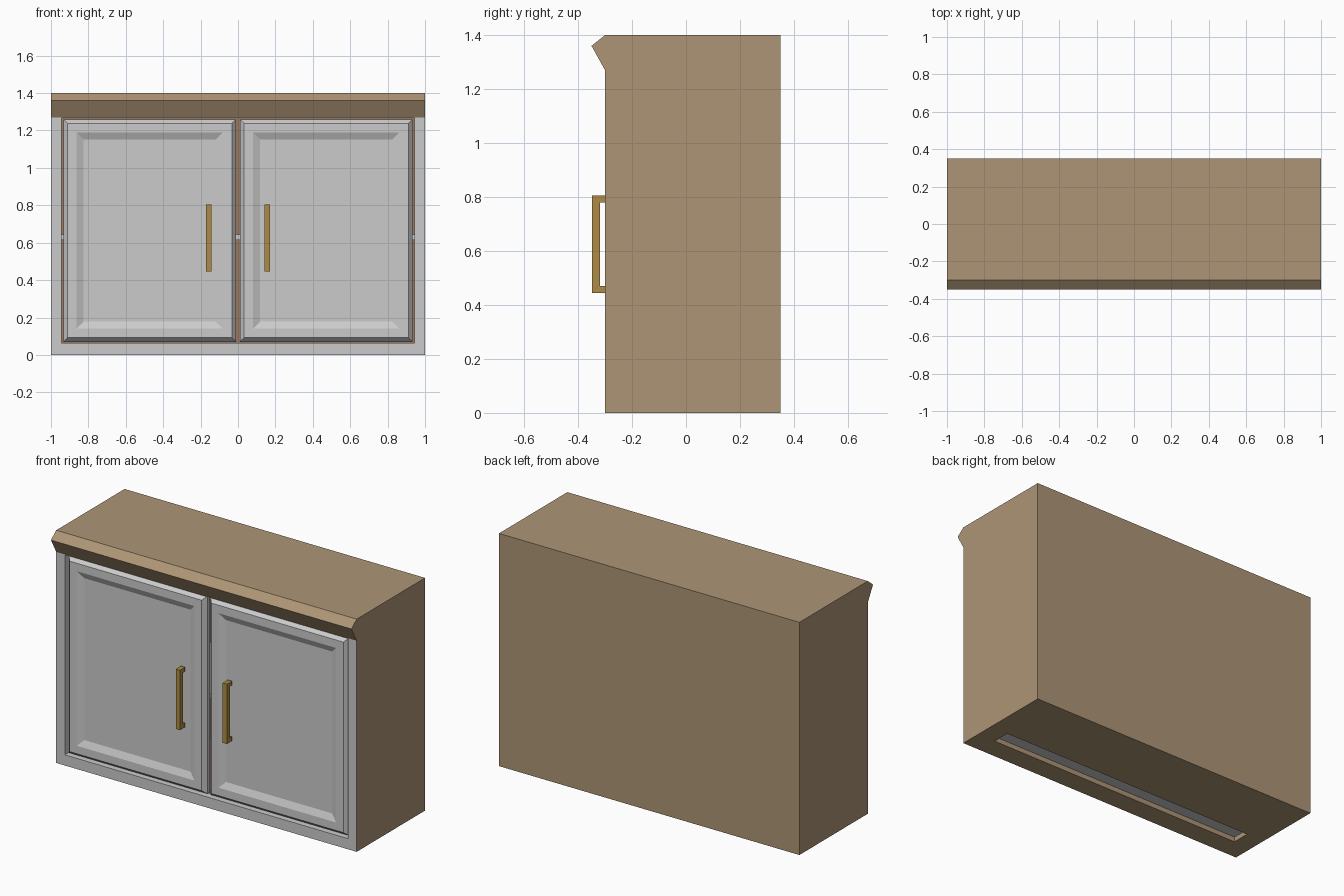
import bpy, bmesh

if "Cube" in bpy.data.objects:
    bpy.data.objects.remove(bpy.data.objects["Cube"])


def material(name, rgb):
    m = bpy.data.materials.new(name)
    m.diffuse_color = (*rgb, 1)
    m.use_nodes = True
    m.node_tree.nodes["Principled BSDF"].inputs["Base Color"].default_value = m.diffuse_color
    return m


WOOD = material("oak", (0.42, 0.30, 0.18))
INNER = material("dark_oak", (0.32, 0.19, 0.12))
BRASS = material("brass", (0.42, 0.26, 0.06))


def front_rect(x0, x1, z0, z1, y):
    return [(x0, y, z0), (x1, y, z0), (x1, y, z1), (x0, y, z1)]


def flat_rect(x0, x1, y0, y1, z):
    return [(x0, y0, z), (x1, y0, z), (x1, y1, z), (x0, y1, z)]


def loft(bm, rings, mats=None, start=None, end=None, skip=()):
    """Bridge successive rings; start/end give the cap material index."""
    vs = [[bm.verts.new(p) for p in r] for r in rings]
    n = len(vs[0])
    for k in range(len(vs) - 1):
        for i in range(n):
            if (k, i) in skip:
                continue
            j = (i + 1) % n
            f = bm.faces.new((vs[k][i], vs[k][j], vs[k + 1][j], vs[k + 1][i]))
            f.material_index = mats[k] if mats else 0
    if start is not None:
        bm.faces.new(vs[0]).material_index = start
    if end is not None:
        bm.faces.new(vs[-1]).material_index = end


def finish(bm, name, mats=()):
    bmesh.ops.remove_doubles(bm, verts=bm.verts, dist=1e-5)
    bmesh.ops.recalc_face_normals(bm, faces=bm.faces)
    me = bpy.data.meshes.new(name)
    bm.to_mesh(me)
    bm.free()
    for m in mats:
        me.materials.append(m)
    ob = bpy.data.objects.new(name, me)
    bpy.context.collection.objects.link(ob)
    return ob


def prism(name, profile, x0, x1, mats=()):
    """Extrude a (y, z) profile along x."""
    bm = bmesh.new()
    loft(bm, [[(x, y, z) for y, z in profile] for x in (x0, x1)], start=0, end=0)
    return finish(bm, name, mats)


# Carcass: hollow box with a grey painted front rim, open underside filled below
bm = bmesh.new()
loft(bm, [front_rect(-0.943, 0.943, 0.064, 1.268, 0.32),
          front_rect(-0.943, 0.943, 0.064, 1.268, -0.26),
          front_rect(-0.943, 0.943, 0.064, 1.268, -0.30),
          front_rect(-1, 1, 0, 1.4, -0.30),
          front_rect(-1, 1, 0, 1.4, 0.35)],
     mats=[2, 0, 0, 1], start=2, end=1, skip={(3, 0)})
# Underside with a shallow light-strip recess
loft(bm, [flat_rect(-1, 1, -0.30, 0.35, 0),
          flat_rect(-0.88, 0.88, -0.17, -0.06, 0),
          flat_rect(-0.88, 0.88, -0.17, -0.06, 0.03)],
     mats=[1, 1], end=0)
finish(bm, "carcass", [None, WOOD, INNER])

# Interior shelf
prism("shelf", [(-0.22, 0.615), (0.32, 0.615), (0.32, 0.645), (-0.22, 0.645)],
      -0.943, 0.943)

# Crown moulding
prism("crown_moulding", [(-0.30, 1.40), (-0.35, 1.36), (-0.30, 1.27)], -1, 1, [WOOD])

# Doors (chamfered rim, recessed panel) and their bar handles
for side, s in (("left", -1), ("right", 1)):
    bm = bmesh.new()
    steps = [(0, -0.25), (0, -0.275), (0.022, -0.30), (0.07, -0.30), (0.108, -0.283)]
    loft(bm, [front_rect(s * (0.01 + d), s * (0.933 - d), 0.07 + d, 1.26 - d, y)
              for d, y in steps], start=0, end=0)
    finish(bm, side + "_door")
    prism(side + "_handle",
          [(-0.299, 0.445), (-0.348, 0.445), (-0.348, 0.805), (-0.299, 0.805),
           (-0.299, 0.78), (-0.318, 0.78), (-0.318, 0.47), (-0.299, 0.47)],
          s * 0.156 - 0.014, s * 0.156 + 0.014, [BRASS])
